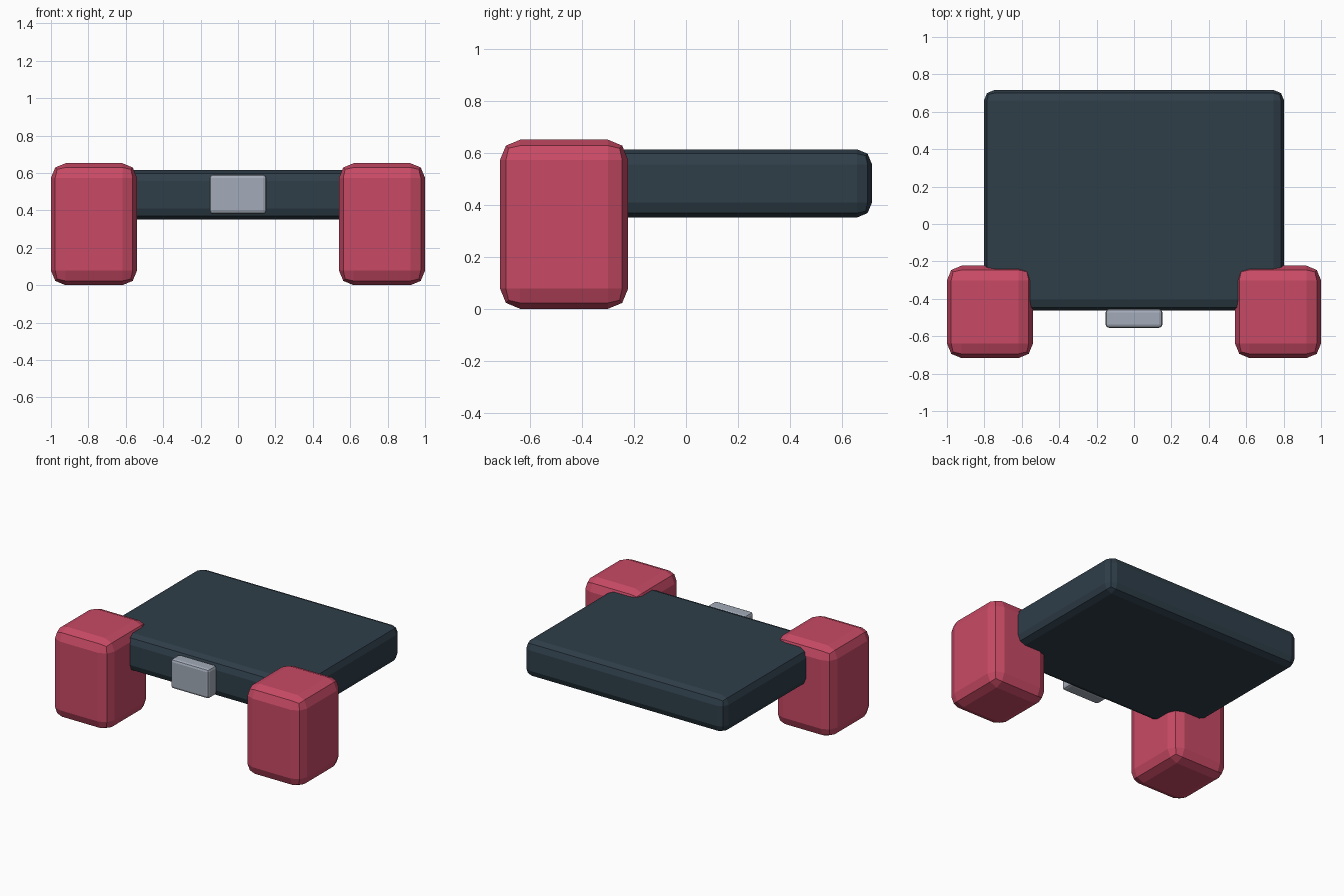
import bpy

if "Cube" in bpy.data.objects:
    bpy.data.objects.remove(bpy.data.objects["Cube"])


def material(name, rgb):
    # sRGB 0-255 to linear
    m = bpy.data.materials.new(name)
    lin = [((c / 255 + 0.055) / 1.055) ** 2.4 for c in rgb]
    m.diffuse_color = (*lin, 1)
    m.use_nodes = True
    m.node_tree.nodes["Principled BSDF"].inputs["Base Color"].default_value = m.diffuse_color
    return m


def rounded_box(name, lo, hi, bevel, mat):
    # box between two corners with a two-step bevel on every edge
    centre = [(a + b) / 2 for a, b in zip(lo, hi)]
    bpy.ops.mesh.primitive_cube_add(size=1, location=centre)
    ob = bpy.context.object
    ob.name = name
    ob.scale = [b - a for a, b in zip(lo, hi)]
    bpy.ops.object.transform_apply(location=False, rotation=False, scale=True)
    mod = ob.modifiers.new("bevel", 'BEVEL')
    mod.width = bevel
    mod.segments = 2
    mod.limit_method = 'NONE'
    ob.data.materials.append(mat)
    return ob


red = material("rose red", (200, 74, 101))
slate = material("dark slate", (47, 62, 73))
grey = material("cool grey", (163, 171, 184))

# wide slab
rounded_box("slab", (-0.803, -0.463, 0.352), (0.803, 0.717, 0.615), 0.058, slate)

# two upright blocks at the front corners
for side, x0, x1 in (("left", -1.0, -0.54), ("right", 0.54, 1.0)):
    rounded_box(side + "_block", (x0, -0.717, 0.0), (x1, -0.223, 0.652), 0.078, red)

# small plate on the front edge
rounded_box("front_plate", (-0.152, -0.555, 0.38), (0.152, -0.455, 0.592), 0.018, grey)
